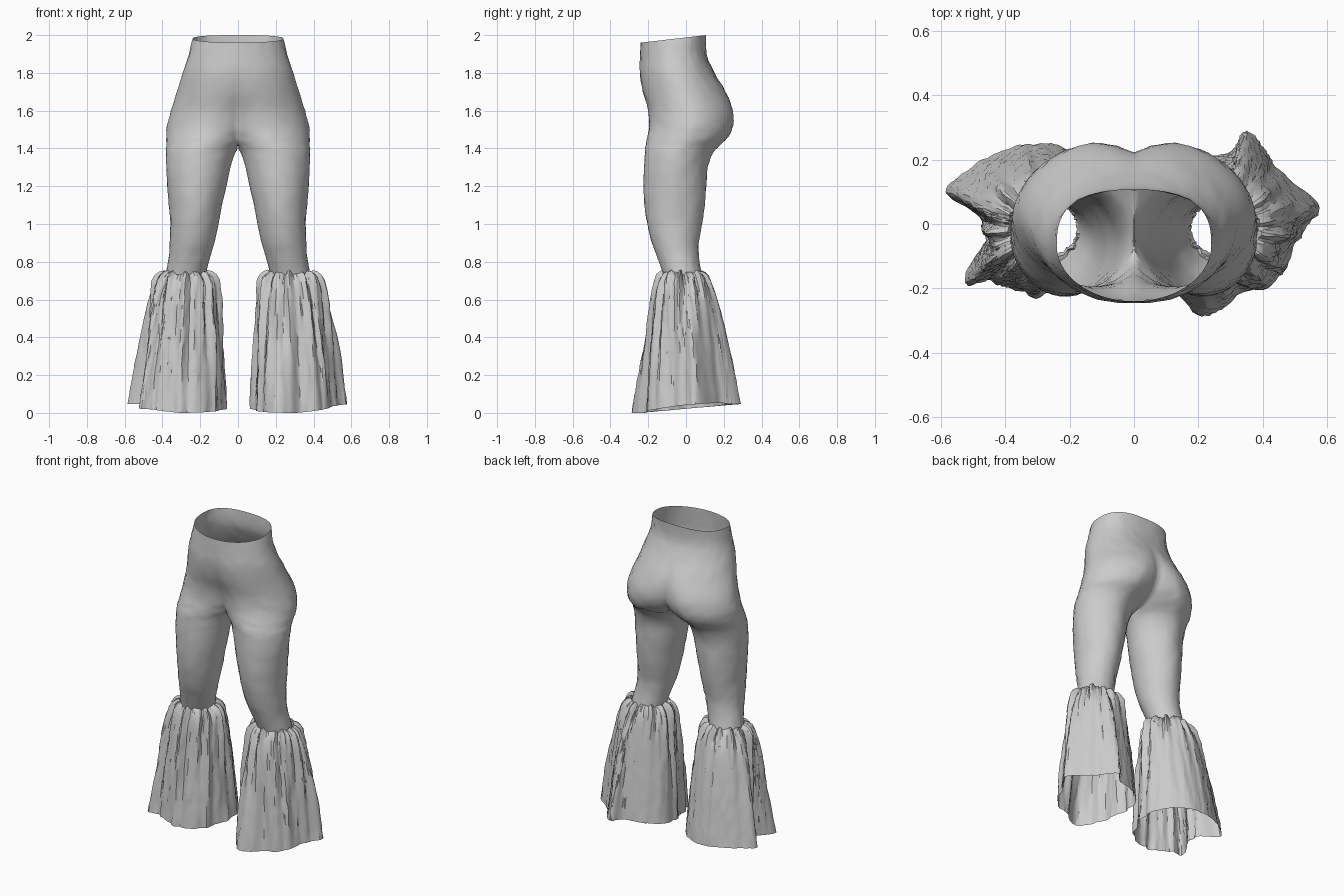
import bpy, bmesh, math, random

if "Cube" in bpy.data.objects:
    bpy.data.objects.remove(bpy.data.objects["Cube"])

# Body sections: z, ellipse centre x, half width, front y, back y (one half)
BODY = [(2.00, 0, .24, -.24, .107), (1.90, .01, .252, -.244, .108),
        (1.80, .03, .263, -.245, .15), (1.70, .06, .262, -.228, .21),
        (1.60, .10, .255, -.20, .248), (1.52, .13, .245, -.195, .248),
        (1.46, .16, .22, -.205, .222), (1.42, .18, .20, -.213, .182),
        (1.38, .197, .184, -.218, .145), (1.30, .21, .17, -.223, .115),
        (1.20, .217, .156, -.225, .108), (1.10, .225, .14, -.22, .10),
        (1.00, .231, .128, -.205, .085), (.90, .243, .118, -.18, .068),
        (.82, .258, .109, -.15, .07), (.72, .28, .105, -.115, .085)]
CROTCH = 1.42
SUB = 3

# Hem outlines (x measured outward from the centre line)
HEM_R = [(.575, .05), (.45, .17), (.40, .24), (.345, .29), (.30, .225), (.20, .20),
         (.10, .14), (.065, .04), (.09, -.07), (.12, -.18), (.22, -.29),
         (.32, -.225), (.43, -.19), (.475, -.12), (.52, -.03)]
HEM_L = [(.58, .10), (.50, .18), (.40, .23), (.3, .25), (.20, .23), (.10, .15),
         (.06, .03), (.09, -.08), (.15, -.18), (.28, -.225), (.38, -.205),
         (.44, -.175), (.515, -.19), (.505, -.12), (.465, -.05), (.49, .03)]


def smooth_points(pts, sub, closed):
    """Catmull-Rom resampling of tuples."""
    n, out = len(pts), []
    get = (lambda i: pts[i % n]) if closed else (lambda i: pts[min(max(i, 0), n - 1)])
    for i in range(n if closed else n - 1):
        p0, p1, p2, p3 = get(i - 1), get(i), get(i + 1), get(i + 2)
        for k in range(sub):
            t = k / sub
            out.append(tuple(.5 * (2 * b + (c - a) * t + (2 * a - 5 * b + 4 * c - d) * t * t
                                   + (3 * b - a - 3 * c + d) * t ** 3)
                             for a, b, c, d in zip(p0, p1, p2, p3)))
    if not closed:
        out.append(pts[-1])
    return out


def bridge(bm, r1, r2, closed):
    n = len(r1)
    for i in range(n if closed else n - 1):
        j = (i + 1) % n
        bm.faces.new((r1[i], r1[j], r2[j], r2[i]))


def finish(name, bm, angle):
    bmesh.ops.recalc_face_normals(bm, faces=bm.faces)
    me = bpy.data.meshes.new(name)
    bm.to_mesh(me)
    bm.free()
    ob = bpy.data.objects.new(name, me)
    bpy.context.collection.objects.link(ob)
    bpy.ops.object.select_all(action='DESELECT')
    bpy.context.view_layer.objects.active = ob
    ob.select_set(True)
    bpy.ops.object.shade_smooth_by_angle(angle=math.radians(angle))
    return ob


def make_body():
    """Hips and one leg; the mirror modifier supplies the other half."""
    rnd = random.Random(3)
    bm = bmesh.new()
    N, M, gap = 36, 8, math.acos(.9)
    prev = None
    for z, cx, a, yf, yb in smooth_points(BODY, SUB, False):
        leg = z < CROTCH - .001
        at_crotch = abs(z - CROTCH) <= .001
        up = min(max((z - 1.7) / .3, 0), 1)
        low = min(max((1.4 - z) / .4, 0), 1)
        cy, b = (yf + yb) / 2, (yb - yf) / 2
        p_front = 1.87 + .13 * up + .08 * low
        p_back = 1.76 + .9 * up + .19 * low     # squarer at the back waist
        ends = [math.pi - gap if leg else math.acos(-min(1, (cx / a)) ** (p / 2))
                for p in (p_front, p_back)]

        def point(ang):
            c, s = math.cos(ang), math.sin(ang)
            p = p_back if s > 0 else p_front
            x = cx + a * math.copysign(abs(c) ** (2 / p), c)
            y = cy + b * math.copysign(abs(s) ** (2 / p), s)
            tilt = -.04 * (yb - y) / (yb - yf) * max(0, (z - 1.8) / .2)
            return [x, y, z + tilt]

        row = []
        for i in range(N + 1):
            f = 2 * i / N - 1
            co = point(f * ends[0 if f < 0 else 1])
            edge = i in (0, N)
            if not edge and z < 1.98:   # slight cloth unevenness
                co = [v + rnd.uniform(-.002, .002) for v in co]
            co[0] = 0 if edge and not leg else max(co[0], .002)
            row.append(bm.verts.new(co))
        inner = []
        for k in range(1, M):
            if leg:
                co = point(ends[1] + 2 * gap * k / M)
                co[0] = max(co[0], .002)
                inner.append(bm.verts.new(co))
            elif at_crotch:
                f = k / M
                y = row[-1].co.y * (1 - f) + row[0].co.y * f
                inner.append(bm.verts.new((0, y, z)))
        if prev:
            bridge(bm, prev, row + inner if leg else row, True) if leg \
                else bridge(bm, prev, row, False)
        prev = row + inner
    ob = finish("trouser_body", bm, 40)
    mod = ob.modifiers.new("mirror", 'MIRROR')
    mod.merge_threshold = .0005


def make_flare(name, side, hem, seed):
    """Gathered, pleated flare hanging from the knee."""
    rnd = random.Random(seed)
    ph = [rnd.uniform(0, 6.28) for _ in range(5)]
    outline = smooth_points(hem, 9, True)
    cx, cy = .31, 0
    tx, ty = .28, -.014
    # rows: z, size of gathered ring, blend toward hem, pleat depth
    rows = [(.72, .62, 0, 0), (.745, .68, 0, .06), (.738, .80, 0, .09),
            (.72, .91, 0, .10), (.69, 1, 0, .10)]
    rows += [(.69 * (1 - t), 1, t ** .72, .10 * (1 - t) + .035 * t)
             for t in [i / 16 for i in range(1, 17)]]
    bm = bmesh.new()
    prev = None
    for z, s, t, amp in rows:
        ring = []
        for hx, hy in outline:
            ang = math.atan2(hy - cy, hx - cx)
            ca, sa = math.cos(ang), math.sin(ang)
            wob = .5 * math.sin(9 * z + ph[3])
            w = (.6 * math.sin(13 * ang + ph[0] + wob) + .4 * math.sin(21 * ang + ph[1] - wob)
                 + .3 * math.sin(5 * ang + ph[2] + 7 * z))
            calm = 1 - .75 * min(max(sa, 0) * 1.5, 1) * min(t * 2.5, 1)
            f = 1 + amp * w * calm
            px, py = tx + s * .165 * ca * f, ty + s * .138 * sa * f
            qx, qy = cx + (hx - cx) * f, cy + (hy - cy) * f
            hem_z = max(0, .022 + .022 * sa + .02 * max(ca, 0))
            x = px * (1 - t) + qx * t + rnd.uniform(-.003, .003)
            y = py * (1 - t) + qy * t + rnd.uniform(-.003, .003)
            zz = z + hem_z * t + (.012 * w if 0 < amp and t == 0 else 0)
            ring.append(bm.verts.new((side * x, y, zz)))
        if prev:
            bridge(bm, prev, ring, True)
        prev = ring
    finish(name, bm, 30)


make_body()
make_flare("right_flare", 1, HEM_R, 5)
make_flare("left_flare", -1, HEM_L, 11)
